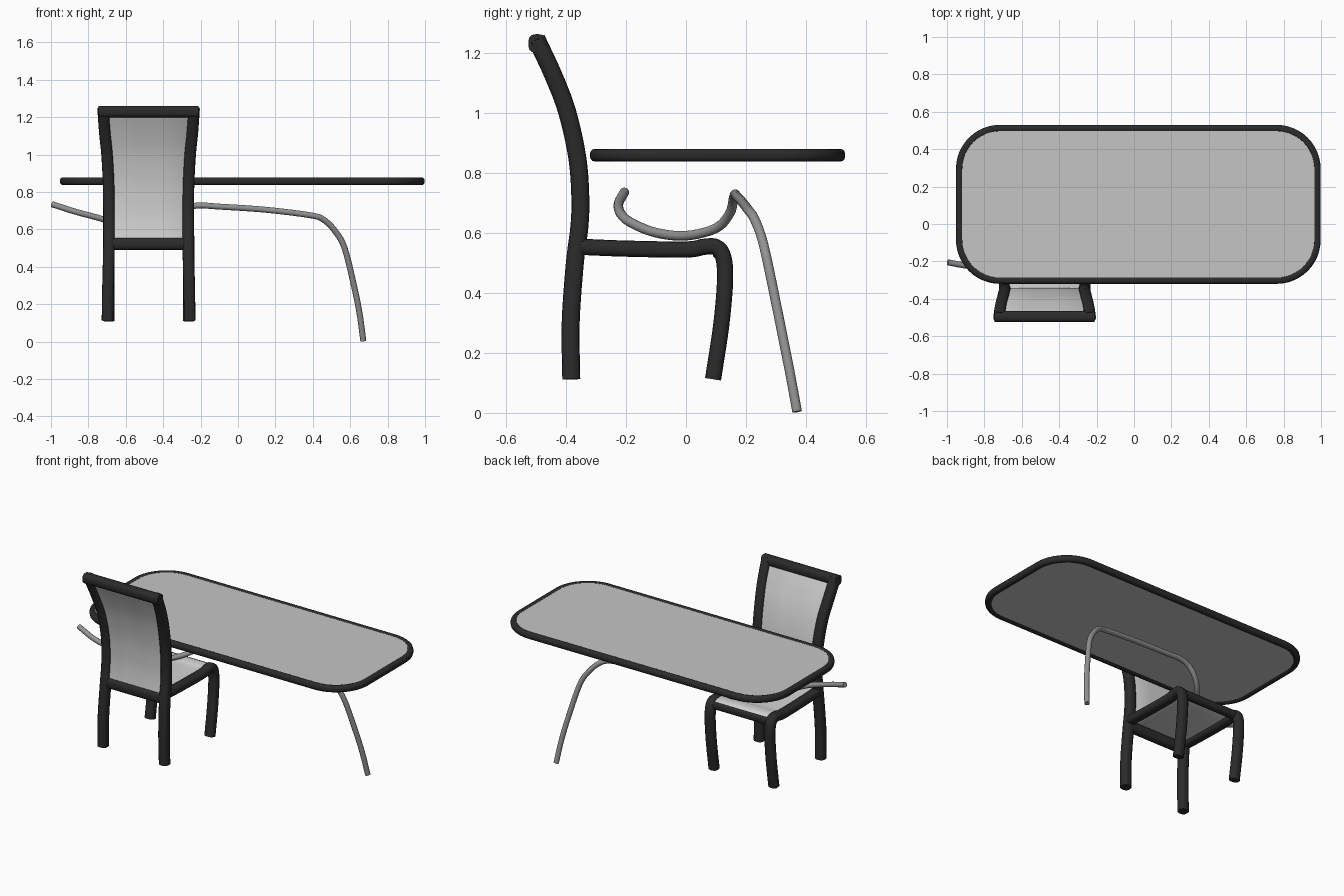
import bpy, bmesh
from math import cos, sin, pi, radians
from mathutils import Vector

cube = bpy.data.objects.get("Cube")
if cube:
    bpy.data.objects.remove(cube, do_unlink=True)

CHAIR_X = -0.478
X, Y, Z = Vector((1, 0, 0)), Vector((0, 1, 0)), Vector((0, 0, 1))


def material(name, value):
    m = bpy.data.materials.new(name)
    m.use_nodes = True
    colour = (value, value, value, 1)
    m.diffuse_color = colour
    m.node_tree.nodes["Principled BSDF"].inputs["Base Color"].default_value = colour
    return m


black = material("black frame", 0.024)
table_grey = material("table grey", 0.56)
seat_grey = material("light upholstery", 0.64)
metal = material("grey metal", 0.29)


def finish(name, bm, mat):
    bmesh.ops.recalc_face_normals(bm, faces=bm.faces)
    mesh = bpy.data.meshes.new(name)
    bm.to_mesh(mesh)
    bm.free()
    mesh.materials.append(mat)
    ob = bpy.data.objects.new(name, mesh)
    bpy.context.collection.objects.link(ob)
    bpy.ops.object.select_all(action="DESELECT")
    ob.select_set(True)
    bpy.context.view_layer.objects.active = ob
    bpy.ops.object.shade_smooth_by_angle(angle=radians(40))
    return ob


def smooth(points, steps=5):
    """Catmull-Rom curve through the points."""
    p = [Vector(q) for q in points]
    p = [2 * p[0] - p[1]] + p + [2 * p[-1] - p[-2]]
    out = []
    for a, b, c, d in zip(p, p[1:], p[2:], p[3:]):
        for i in range(steps):
            t = i / steps
            out.append(0.5 * (2 * b + (c - a) * t + (2 * a - 5 * b + 4 * c - d) * t * t
                              + (3 * b - a - 3 * c + d) * t ** 3))
    return out + [p[-2]]


def sweep(name, path, ru, rv, ref, mat, power=2.0, sides=16, closed=False):
    """Sweep a superellipse section; ru is the half size along ref."""
    path = [Vector(q) for q in path]
    n = len(path)
    bm = bmesh.new()
    rings = []
    for i, p in enumerate(path):
        if closed:
            t = path[(i + 1) % n] - path[i - 1]
        else:
            t = path[min(i + 1, n - 1)] - path[max(i - 1, 0)]
        t.normalize()
        u = (ref - t * ref.dot(t)).normalized()
        v = t.cross(u)
        ring = []
        for k in range(sides):
            a = 2 * pi * (k + 0.5) / sides
            c, s = cos(a), sin(a)
            r = (abs(c) ** power + abs(s) ** power) ** (-1 / power)
            ring.append(bm.verts.new(p + u * (ru * r * c) + v * (rv * r * s)))
        rings.append(ring)
    pairs = list(zip(rings, rings[1:]))
    if closed:
        pairs.append((rings[-1], rings[0]))
    else:
        bm.faces.new(rings[0])
        bm.faces.new(rings[-1])
    for a, b in pairs:
        for k in range(sides):
            j = (k + 1) % sides
            bm.faces.new((a[k], a[j], b[j], b[k]))
    return finish(name, bm, mat)


# Table top: rounded outline shared by the panel and its rim
def outline(cx, cy, hx, hy, r, z, steps=12):
    pts = []
    for q, (sx, sy) in enumerate(((1, 1), (-1, 1), (-1, -1), (1, -1))):
        for i in range(steps + 1):
            a = pi / 2 * (q + i / steps)
            pts.append(Vector((cx + sx * (hx - r) + r * cos(a),
                               cy + sy * (hy - r) + r * sin(a), z)))
    return pts


edge = outline(0.023, 0.105, 0.955, 0.405, 0.215, 0.858)
sweep("table_rim", edge, 0.021, 0.02, Z, black, power=2.6, closed=True)

bm = bmesh.new()
face = bm.faces.new([bm.verts.new(p - Z * 0.014) for p in edge])
extruded = bmesh.ops.extrude_face_region(bm, geom=[face])
top = [g for g in extruded["geom"] if isinstance(g, bmesh.types.BMVert)]
bmesh.ops.translate(bm, verts=top, vec=Z * 0.031)
finish("table_panel", bm, table_grey)

# Bent metal tube that carries the table
sweep("table_support_tube", smooth([
    (0.67, 0.37, 0.004), (0.65, 0.343, 0.15), (0.62, 0.313, 0.3), (0.57, 0.272, 0.5),
    (0.52, 0.25, 0.59), (0.46, 0.226, 0.65), (0.39, 0.208, 0.675), (0.15, 0.185, 0.705),
    (-0.1, 0.168, 0.722), (-0.21, 0.163, 0.728), (-0.28, 0.158, 0.712),
    (-0.34, 0.146, 0.665), (-0.4, 0.1, 0.615), (-0.48, 0, 0.59), (-0.57, -0.1, 0.6),
    (-0.66, -0.18, 0.632), (-0.74, -0.215, 0.66), (-0.87, -0.225, 0.695),
    (-0.995, -0.205, 0.735)]), 0.016, 0.016, Vector((1, -1, 1)), metal)

# Chair sides: back post, and seat rail running into the front leg
post = [(0.22, -0.382, 0.112), (0.217, -0.384, 0.3), (0.212, -0.37, 0.5),
        (0.212, -0.355, 0.62), (0.212, -0.352, 0.72), (0.214, -0.362, 0.85),
        (0.222, -0.395, 1.0), (0.234, -0.44, 1.12), (0.243, -0.498, 1.245)]
rail = [(-0.35, 0.553), (-0.2, 0.547), (0, 0.544), (0.06, 0.553), (0.1, 0.552),
        (0.124, 0.52), (0.13, 0.44), (0.117, 0.29), (0.09, 0.112)]
for side, label in ((1, "left"), (-1, "right")):
    sweep(label + "_back_post",
          smooth([(CHAIR_X + side * x, y, z) for x, y, z in post]),
          0.031, 0.03, X, black, power=3.0)
    sweep(label + "_seat_rail_and_front_leg",
          smooth([(CHAIR_X + side * 0.214, y, z) for y, z in rail]),
          0.031, 0.027, X, black, power=3.0)


# Chair cross rails
def cross_rail(name, half, y, z, ry, rz):
    sweep(name, [(CHAIR_X - half, y, z), (CHAIR_X + half, y, z)],
          ry, rz, Y, black, power=3.0)


cross_rail("top_back_rail", 0.268, -0.495, 1.23, 0.03, 0.031)
cross_rail("lower_back_rail", 0.21, -0.365, 0.523, 0.027, 0.033)
cross_rail("front_seat_rail", 0.21, 0.112, 0.537, 0.024, 0.025)

# Upholstered panels
back_line = [(CHAIR_X, y, z) for x, y, z in post[2:]]
back_line[-1] = (CHAIR_X, -0.493, 1.232)
sweep("backrest_panel", smooth(back_line), 0.222, 0.011, X, seat_grey, power=14, sides=12)
seat_line = [(-0.36, 0.562), (-0.2, 0.557), (0, 0.555), (0.06, 0.563), (0.1, 0.561),
             (0.128, 0.543)]
sweep("seat_panel", smooth([(CHAIR_X, y, z) for y, z in seat_line]),
      0.205, 0.01, X, seat_grey, power=14, sides=12)
